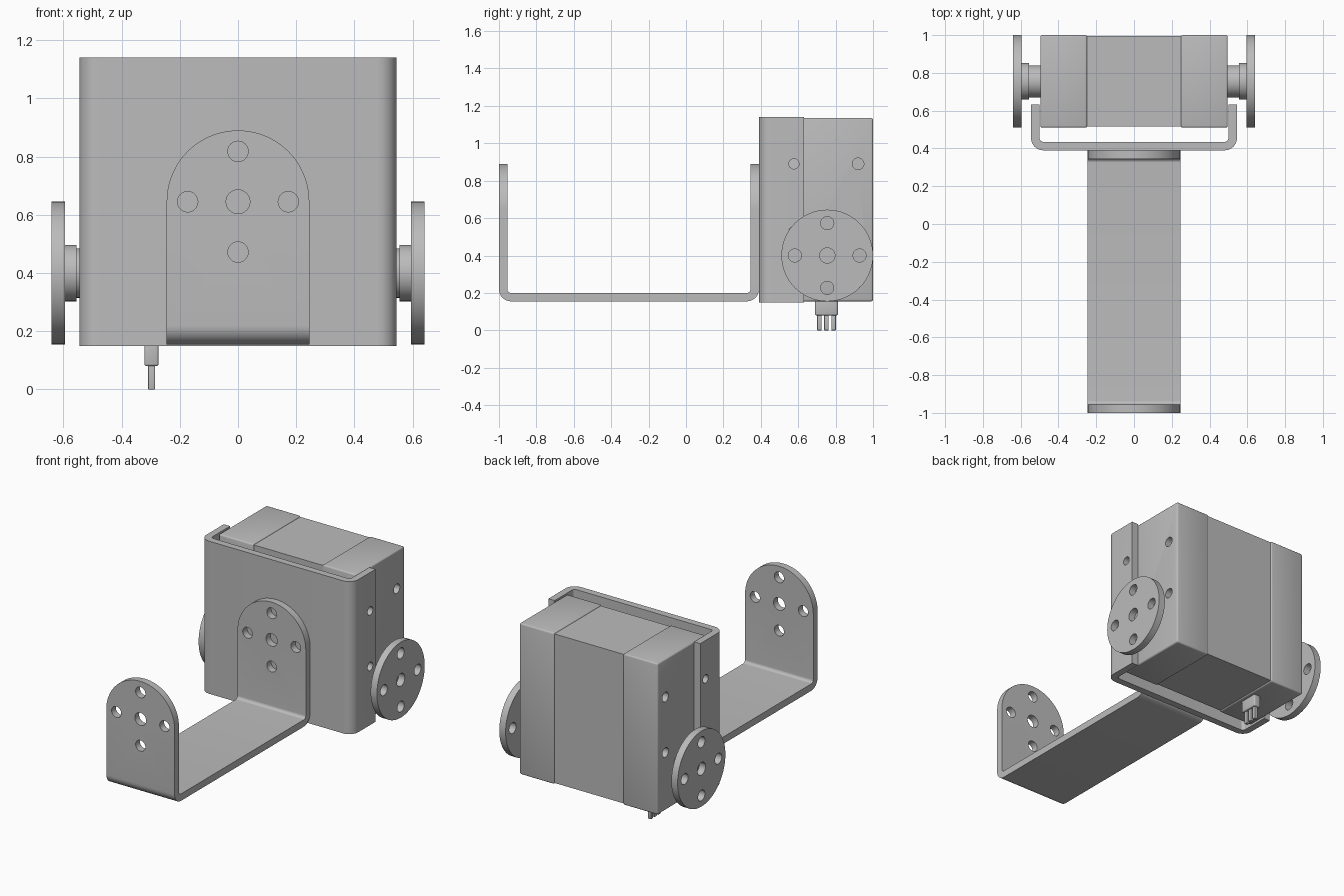
import bpy, bmesh, math
from mathutils import Vector

if "Cube" in bpy.data.objects:
    bpy.data.objects.remove(bpy.data.objects["Cube"], do_unlink=True)

grey = bpy.data.materials.new("plain grey")
grey.use_nodes = True
colour = (0.5, 0.5, 0.5, 1)
grey.diffuse_color = colour
grey.node_tree.nodes["Principled BSDF"].inputs["Base Color"].default_value = colour


def prism(name, points, axis, a, b):
    """Extrude a 2D outline along an axis from a to b."""
    place = {"x": lambda u, v, w: (w, u, v),
             "y": lambda u, v, w: (u, w, v),
             "z": lambda u, v, w: (u, v, w)}[axis]
    bm = bmesh.new()
    face = bm.faces.new([bm.verts.new(place(u, v, a)) for u, v in points])
    new = bmesh.ops.extrude_face_region(bm, geom=[face])["geom"]
    shift = Vector(place(0, 0, b - a))
    bmesh.ops.translate(bm, vec=shift, verts=[g for g in new if isinstance(g, bmesh.types.BMVert)])
    bmesh.ops.recalc_face_normals(bm, faces=bm.faces)
    mesh = bpy.data.meshes.new(name)
    bm.to_mesh(mesh)
    bm.free()
    mesh.materials.append(grey)
    obj = bpy.data.objects.new(name, mesh)
    bpy.context.collection.objects.link(obj)
    return obj


def arc(cu, cv, r, start, end, n):
    angles = [math.radians(start + (end - start) * i / n) for i in range(n + 1)]
    return [(cu + r * math.cos(t), cv + r * math.sin(t)) for t in angles]


def circle(cu, cv, r, n=48):
    return arc(cu, cv, r, 0, 360, n)[:-1]


def channel(u0, u1, base, top, r, t):
    """U-shaped strip outline with rounded bends."""
    ri = r - t
    outer = arc(u0 + r, base + r, r, 180, 270, 10) + arc(u1 - r, base + r, r, 270, 360, 10)
    inner = arc(u1 - r, base + r, ri, 360, 270, 10) + arc(u0 + r, base + r, ri, 270, 180, 10)
    return [(u0, top)] + outer + [(u1, top), (u1 - t, top)] + inner + [(u0 + t, top)]


def box(name, x0, x1, y0, y1, z0, z1, bevel=0.0):
    obj = prism(name, [(x0, y0), (x1, y0), (x1, y1), (x0, y1)], "z", z0, z1)
    if bevel:
        mod = obj.modifiers.new("edges", "BEVEL")
        mod.width, mod.segments = bevel, 3
        apply(obj, mod)
    return obj


def apply(obj, mod):
    bpy.context.view_layer.objects.active = obj
    bpy.ops.object.modifier_apply(modifier=mod.name)


def cut(obj, cutters, operation="DIFFERENCE"):
    for cutter in cutters:
        mod = obj.modifiers.new("cut", "BOOLEAN")
        mod.operation, mod.solver, mod.object = operation, "EXACT", cutter
        apply(obj, mod)
        bpy.data.objects.remove(cutter, do_unlink=True)


def hole_pattern(cu, cv, axis, a, b):
    """One centre hole with four holes around it."""
    spots = [(cu, cv, 0.041)] + [(u, v, 0.035) for u, v in circle(cu, cv, 0.173, 4)]
    return [prism("cutter", circle(u, v, r, 32), axis, a, b) for u, v, r in spots]


def finish(obj):
    bpy.ops.object.select_all(action="DESELECT")
    obj.select_set(True)
    bpy.context.view_layer.objects.active = obj
    bpy.ops.object.shade_smooth_by_angle(angle=math.radians(30))


parts = []

# Long bracket with two rounded, drilled ends
long_bracket = prism("long_bracket", channel(-1, 0.39, 0.155, 1.0, 0.065, 0.045), "x", -0.3, 0.3)
arch = [(-0.245, -0.1), (0.245, -0.1)] + arc(0, 0.645, 0.245, 0, 180, 40)
cut(long_bracket, [prism("cutter", arch, "y", -1.2, 0.6)], "INTERSECT")
cut(long_bracket, hole_pattern(0, 0.645, "y", -1.2, 0.6))
parts.append(long_bracket)

# Short bracket wrapped around the motor
short_bracket = prism("short_bracket", channel(-0.545, 0.545, 0.39, 0.632, 0.065, 0.045), "z", 0.15, 1.14)
cut(short_bracket, [prism("cutter", circle(0.577, z, 0.027, 24), "x", -0.7, 0.7) for z in (0.89, 0.53)])
parts.append(short_bracket)

# Motor case: recessed middle and two end caps
parts.append(box("case_middle", -0.3, 0.3, 0.517, 0.994, 0.162, 1.129))
for side, s in (("left", 1), ("right", -1)):
    x0, x1 = sorted((s * 0.248, s * 0.496))
    cap = box("case_end_" + side, x0, x1, 0.51, 1.0, 0.155, 1.136, 0.01)
    cut(cap, [prism("cutter", circle(0.92, z, 0.031, 24), "x", s * 0.4, s * 0.6) for z in (0.89, 0.53)])
    parts.append(cap)

    # Output hub and drilled horn
    parts.append(prism("shaft_" + side, circle(0.755, 0.4, 0.085), "x", s * 0.48, s * 0.56))
    parts.append(prism("collar_" + side, circle(0.755, 0.4, 0.097), "x", s * 0.555, s * 0.596))
    horn = prism("horn_" + side, circle(0.755, 0.4, 0.245, 64), "x", s * 0.595, s * 0.64)
    cut(horn, hole_pattern(0.755, 0.4, "x", s * 0.5, s * 0.7))
    parts.append(horn)

# Cable connector and pins
parts.append(box("connector", -0.322, -0.273, 0.69, 0.812, 0.08, 0.17, 0.008))
for i in range(3):
    y = 0.713 + 0.038 * i
    parts.append(box("pin_%d" % (i + 1), -0.309, -0.285, y - 0.012, y + 0.012, 0, 0.09, 0.003))

for part in parts:
    finish(part)
